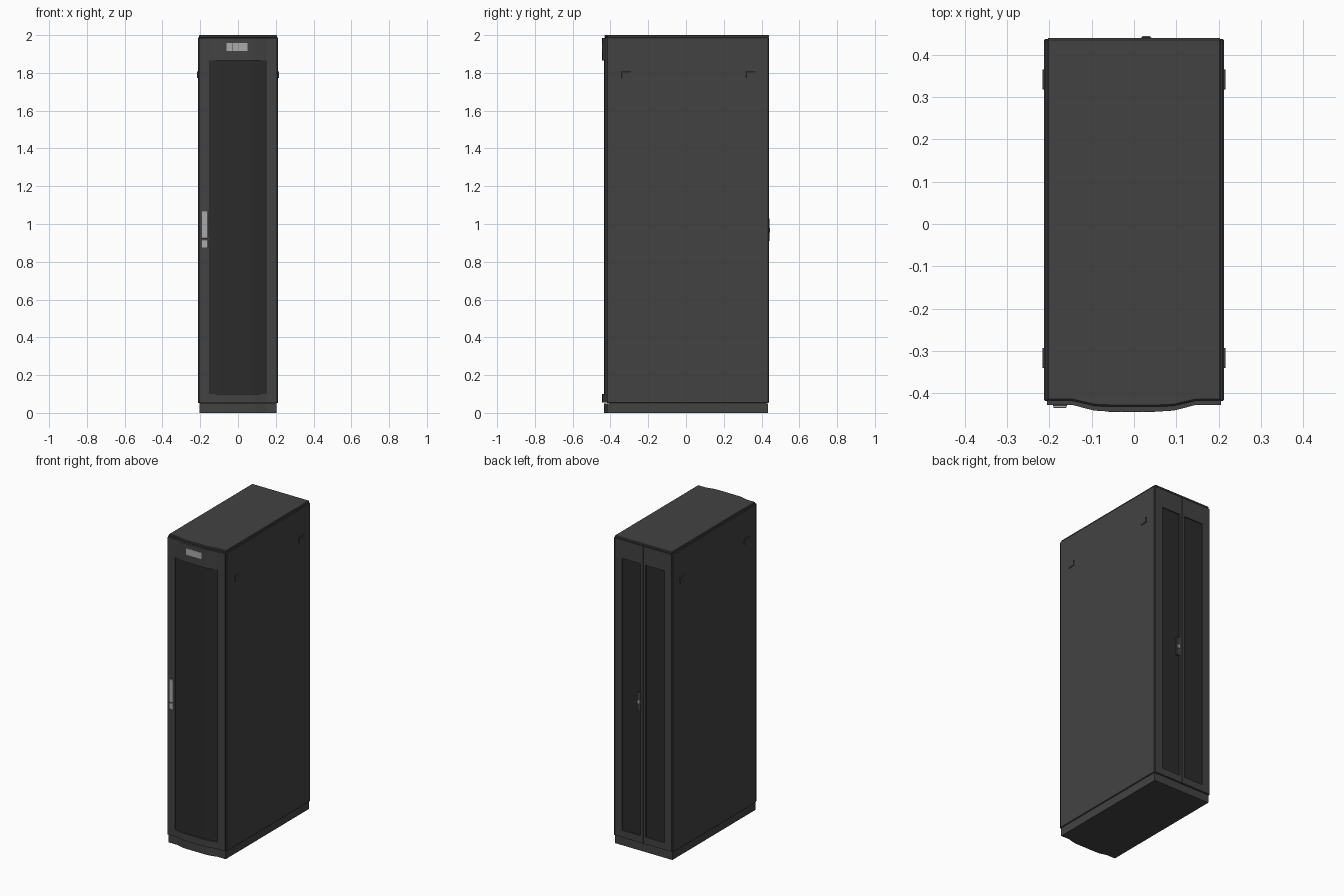
import bpy, bmesh

if "Cube" in bpy.data.objects:
    bpy.data.objects.remove(bpy.data.objects["Cube"])


def material(name, v):
    m = bpy.data.materials.new(name)
    m.diffuse_color = (v, v, v, 1)
    m.use_nodes = True
    m.node_tree.nodes["Principled BSDF"].inputs["Base Color"].default_value = m.diffuse_color
    return m


BODY = material("charcoal_paint", 0.055)
DARK = material("dark_mesh", 0.024)
SILVER = material("silver", 0.4)


def finish(name, bm, mat, bevel=0):
    bmesh.ops.recalc_face_normals(bm, faces=bm.faces)
    me = bpy.data.meshes.new(name)
    bm.to_mesh(me)
    bm.free()
    me.materials.append(mat)
    ob = bpy.data.objects.new(name, me)
    bpy.context.collection.objects.link(ob)
    if bevel:
        mod = ob.modifiers.new("edge_bevel", 'BEVEL')
        mod.width, mod.segments = bevel, 1
    return ob


def add_prism(bm, pts, z0, z1):
    """Extrude an xy outline between two heights."""
    face = bm.faces.new([bm.verts.new((x, y, z0)) for x, y in pts])
    ext = bmesh.ops.extrude_face_region(bm, geom=[face])["geom"]
    vs = [v for v in ext if isinstance(v, bmesh.types.BMVert)]
    bmesh.ops.translate(bm, verts=vs, vec=(0, 0, z1 - z0))


def rect(x0, x1, y0, y1):
    return [(x0, y0), (x1, y0), (x1, y1), (x0, y1)]


def box(name, x0, x1, y0, y1, z0, z1, mat=BODY, bevel=0):
    bm = bmesh.new()
    add_prism(bm, rect(x0, x1, y0, y1), z0, z1)
    return finish(name, bm, mat, bevel)


def bowed(half, y_flat, bulge):
    """Front edge, left to right: flat ends and a shallow bowed centre."""
    right = [(0.04, 1.0), (0.075, 0.97), (0.095, 0.86), (0.147, 0.0), (half, 0.0)]
    edge = [(x, y_flat - bulge * t) for x, t in right]
    return [(-x, y) for x, y in reversed(edge)] + edge


def bowed_outline(half, y_flat, bulge, y_back):
    return bowed(half, y_flat, bulge) + [(half, y_back), (-half, y_back)]


def bowed_prism(name, half, y_flat, bulge, y_back, z0, z1, mat=BODY, bevel=0):
    bm = bmesh.new()
    add_prism(bm, bowed_outline(half, y_flat, bulge, y_back), z0, z1)
    return finish(name, bm, mat, bevel)


WIN0, WIN1 = 0.10, 1.865
DOOR0, DOOR1 = 0.055, 1.985

# plinth, inner carcass and top cover
bowed_prism("plinth", 0.205, -0.419, 0.015, 0.433, 0, 0.051)
box("carcass", -0.204, 0.204, -0.408, 0.425, 0.05, 1.985)
bowed_prism("top_cover", 0.206, -0.418, 0.014, 0.44, 1.984, 2.0, BODY, 0.004)

# side panels with raised latches
for s, side in ((-1, "left"), (1, "right")):
    xa, xb = sorted((s * 0.203, s * 0.2125))
    box(side + "_side_panel", xa, xb, -0.419, 0.438, 0.052, 1.988, BODY, 0.003)
    xa, xb = sorted((s * 0.211, s * 0.217))
    for y0, end in ((-0.341, "front"), (0.318, "rear")):
        box(f"{side}_{end}_latch", xa, xb, y0, y0 + 0.048, 1.772, 1.807, BODY, 0.001)

# front door frame: two flat stiles and two bowed rails
bm = bmesh.new()
for s in (-1, 1):
    xa, xb = sorted((s * 0.153, s * 0.206))
    add_prism(bm, rect(xa, xb, -0.428, -0.41), DOOR0, DOOR1)
for z0, z1 in ((DOOR0, WIN0), (WIN1, DOOR1)):
    add_prism(bm, bowed_outline(0.153, -0.428, 0.0155, -0.41), z0, z1)
finish("front_door_frame", bm, BODY)

# perforated front infill, set back from the frame
bowed_prism("front_door_mesh", 0.154, -0.421, 0.0135, -0.405, WIN0 - 0.002, WIN1 + 0.002, DARK)

# front badge plate and swing handle
for i, (xa, xb) in enumerate(((-0.06, -0.031), (-0.030, 0.020), (0.021, 0.050))):
    box(f"badge_plate_{i + 1}", xa, xb, -0.445, -0.44, 1.915, 1.957, SILVER)
box("front_handle_base", -0.192, -0.159, -0.431, -0.427, 0.873, 1.072, BODY)
box("front_handle_lever", -0.191, -0.160, -0.435, -0.429, 0.924, 1.071, SILVER, 0.001)
box("front_handle_lock", -0.191, -0.160, -0.435, -0.429, 0.875, 0.917, SILVER, 0.001)

# split rear doors, each a frame around a recessed mesh
for s, side in ((-1, "left"), (1, "right")):
    bm = bmesh.new()
    for a, b, z0, z1 in ((0.0015, 0.018, DOOR0, DOOR1), (0.153, 0.2035, DOOR0, DOOR1),
                         (0.018, 0.153, DOOR0, WIN0), (0.018, 0.153, WIN1, DOOR1)):
        xa, xb = sorted((s * a, s * b))
        add_prism(bm, rect(xa, xb, 0.424, 0.44), z0, z1)
    finish(f"rear_{side}_door_frame", bm, BODY)
    xa, xb = sorted((s * 0.017, s * 0.154))
    box(f"rear_{side}_door_mesh", xa, xb, 0.42, 0.433, WIN0 - 0.002, WIN1 + 0.002, DARK)

# rear handle plate with turn knob
box("rear_handle_plate", 0.016, 0.042, 0.43, 0.4415, 0.91, 1.03, BODY, 0.001)
box("rear_handle_knob", 0.019, 0.039, 0.44, 0.445, 0.955, 0.98, SILVER, 0.002)
